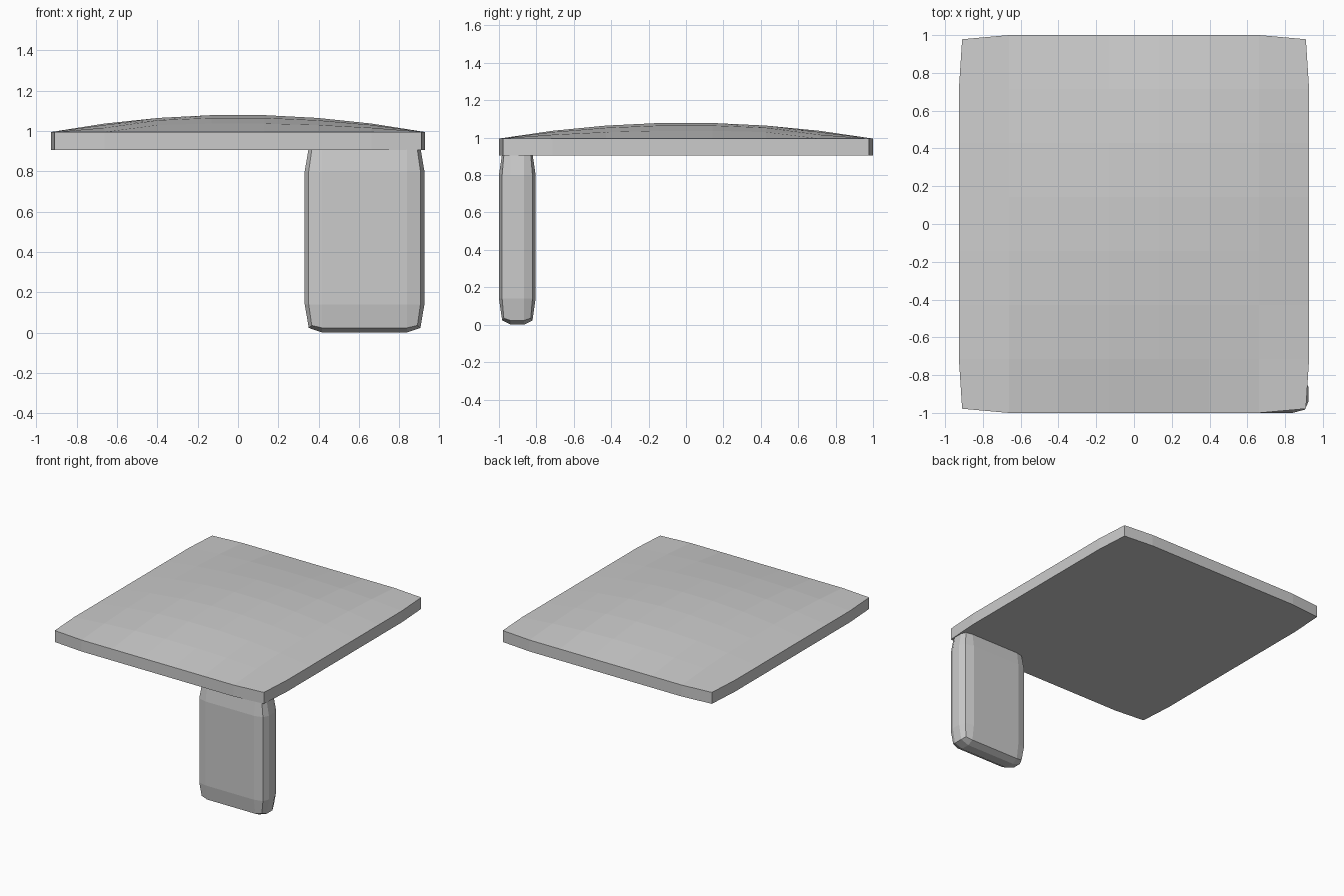
import bpy
import bmesh
from mathutils import Vector

cube = bpy.data.objects.get("Cube")
if cube:
    bpy.data.objects.remove(cube)

grey = bpy.data.materials.new("light grey")
grey.use_nodes = True
colour = (0.6, 0.6, 0.6, 1)
grey.diffuse_color = colour
grey.node_tree.nodes["Principled BSDF"].inputs["Base Color"].default_value = colour


def finish(bm, name):
    bmesh.ops.recalc_face_normals(bm, faces=bm.faces)
    mesh = bpy.data.meshes.new(name)
    bm.to_mesh(mesh)
    bm.free()
    mesh.materials.append(grey)
    obj = bpy.data.objects.new(name, mesh)
    bpy.context.collection.objects.link(obj)
    return obj


# Domed table top: a grid with a bowed outline, raised in the middle
RIM, BASE, DOME = 0.995, 0.905, 0.087
bm = bmesh.new()
bmesh.ops.create_grid(bm, x_segments=7, y_segments=7, size=1)
for v in bm.verts:
    u, w = v.co.x, v.co.y
    corner = abs(u) > 0.99 and abs(w) > 0.99
    v.co.x = u * (0.91 if corner else 0.927)
    v.co.y = w * (0.978 if corner else 1.0)
    v.co.z = RIM + DOME * (1 - u * u) * (1 - w * w)

# Straight side walls and flat underside
rim = [e for e in bm.edges if e.is_boundary]
walls = bmesh.ops.extrude_edge_only(bm, edges=rim)["geom"]
for v in walls:
    if isinstance(v, bmesh.types.BMVert):
        v.co.z = BASE
bottom = [e for e in bm.edges if e.is_boundary]
bmesh.ops.contextual_create(bm, geom=bottom)
finish(bm, "table_top")

# Softened block leg: each axis is cut in three, edges and corners pulled in
CENTRE = Vector((0.628, -0.902, 0.47))
INNER = (0.21, 0.035, 0.33)
OUTER = {1: (0.297, 0.098, 0.47),    # middle of a face
         2: (0.277, 0.081, 0.447),   # along an edge
         3: (0.262, 0.072, 0.435)}   # at a corner
bm = bmesh.new()
bmesh.ops.create_cube(bm, size=2)
bmesh.ops.subdivide_edges(bm, edges=bm.edges[:], cuts=2, use_grid_fill=True)
for v in bm.verts:
    far = [abs(c) > 0.9 for c in v.co]
    half = OUTER[sum(far)]
    v.co = CENTRE + Vector([
        (half[i] if far[i] else INNER[i]) * (1 if v.co[i] > 0 else -1)
        for i in range(3)])
finish(bm, "front_left_leg")
